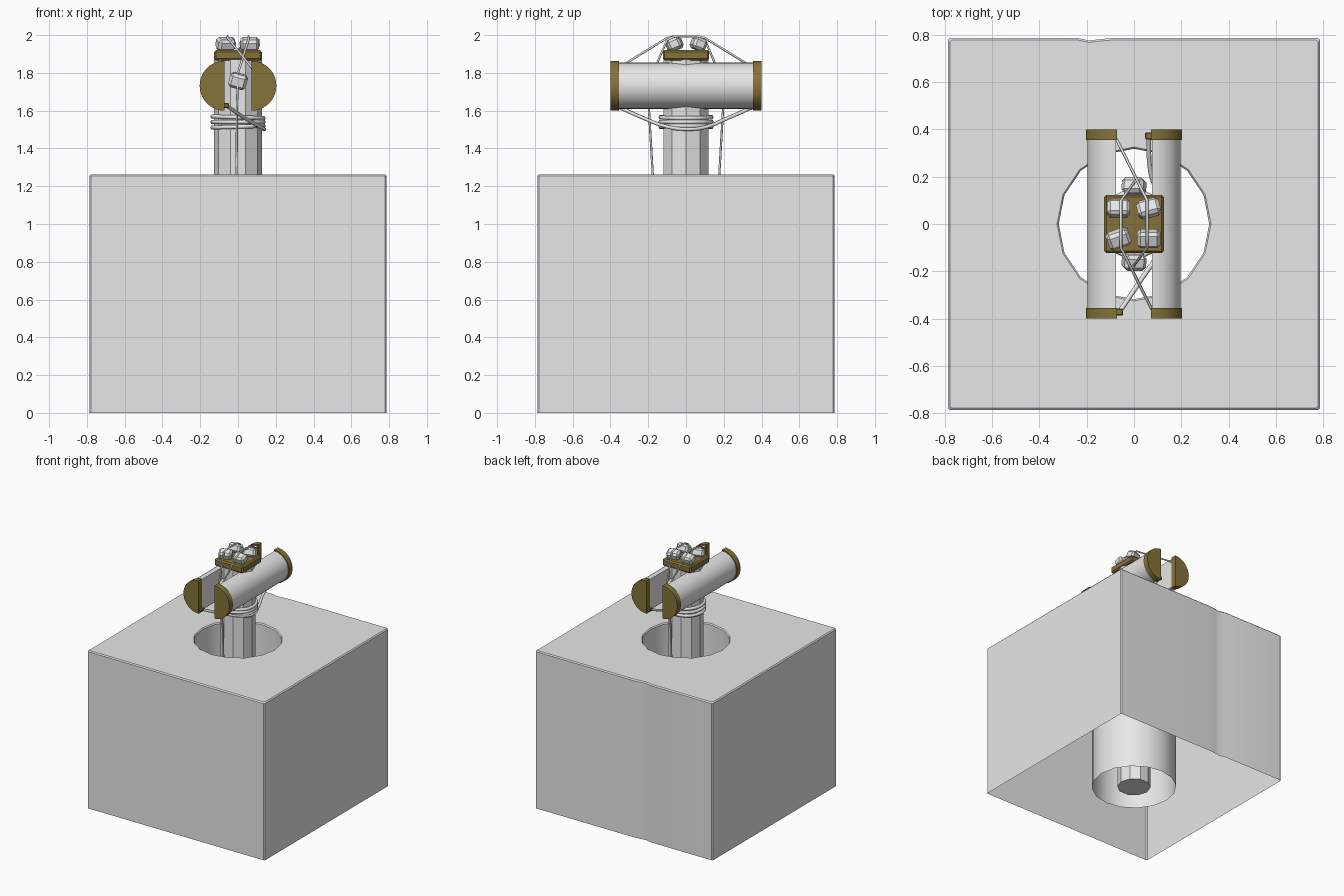
import bpy, bmesh, math
from mathutils import Matrix, Vector

if "Cube" in bpy.data.objects:
    bpy.data.objects.remove(bpy.data.objects["Cube"])


def material(name, rgb):
    m = bpy.data.materials.new(name)
    m.diffuse_color = (*rgb, 1)
    m.use_nodes = True
    m.node_tree.nodes["Principled BSDF"].inputs["Base Color"].default_value = m.diffuse_color
    return m


GREY = material("pale grey", (0.8, 0.8, 0.8))
OLIVE = material("dark olive", (0.24, 0.17, 0.04))


def finish(name, bm, mat, smooth=None):
    bmesh.ops.recalc_face_normals(bm, faces=bm.faces)
    me = bpy.data.meshes.new(name)
    bm.to_mesh(me)
    bm.free()
    me.materials.append(mat)
    ob = bpy.data.objects.new(name, me)
    bpy.context.collection.objects.link(ob)
    if smooth:
        me.shade_smooth()
        me.set_sharp_from_angle(angle=math.radians(smooth))
    return ob


def bevel_sharp(bm, width):
    edges = [e for e in bm.edges if len(e.link_faces) == 2 and e.calc_face_angle() > 0.7]
    bmesh.ops.bevel(bm, geom=edges, offset=width, segments=1, affect='EDGES', profile=0.5)


def loop(bm, points, z):
    return [bm.verts.new((x, y, z)) for x, y in points]


def bridge(bm, a, b):
    n = len(a)
    for i in range(n):
        bm.faces.new((a[i], a[(i + 1) % n], b[(i + 1) % n], b[i]))


def circle(r, n, start=0.0):
    return [(r * math.cos(start + math.tau * i / n), r * math.sin(start + math.tau * i / n))
            for i in range(n)]


def prism(bm, points, z0, z1):
    a, b = loop(bm, points, z0), loop(bm, points, z1)
    bridge(bm, a, b)
    bm.faces.new(a)
    bm.faces.new(b)


# Block: open-bottomed shell with chamfered edges, a slight dent in the
# back wall, and a round shaft hanging through the middle
def block_outline(h, c=0.008):
    k = h - c
    return [(-k, -h), (k, -h), (h, -k), (h, k), (k, h), (-0.08, h), (-0.14, h - 0.005),
            (-0.19, h - 0.011), (-0.24, h), (-k, h), (-h, k), (-h, -k)]


bm = bmesh.new()
bottom = loop(bm, block_outline(0.786), 0)
upper = loop(bm, block_outline(0.786), 1.255)
top = loop(bm, block_outline(0.778), 1.263)
rim = loop(bm, circle(0.325, 16), 1.263)
throat = loop(bm, circle(0.318, 16), 1.255)
low = loop(bm, circle(0.318, 16), 0)
bridge(bm, bottom, upper)
bridge(bm, upper, top)
bridge(bm, rim, throat)
bridge(bm, throat, low)
edges = [bm.edges.get((l[i], l[(i + 1) % len(l)])) for l in (top, rim) for i in range(len(l))]
bmesh.ops.triangle_fill(bm, edges=edges, use_beauty=True, normal=(0, 0, 1))
finish("block_with_shaft", bm, GREY, 30)

# Ten-sided post
bm = bmesh.new()
prism(bm, circle(0.126, 10), 0, 1.87)
finish("post", bm, GREY)

# Half-round side drums with end caps
DRUM_Z = 1.732


def half_round(name, side, flat_x, r, y0, y1, mat, bevel=0.0):
    bm = bmesh.new()
    pts = [(flat_x + r * math.sin(math.pi * i / 20), r * math.cos(math.pi * i / 20))
           for i in range(21)]
    prism(bm, pts, y0, y1)
    for v in bm.verts:
        x, z, y = v.co
        v.co = (x * side, y, DRUM_Z + z)
    if bevel:
        bevel_sharp(bm, bevel)
    finish(name, bm, mat, 35)


for side, word in ((-1, "left"), (1, "right")):
    half_round(f"{word}_drum", side, 0.075, 0.122, -0.37, 0.37, GREY)
    for end, where in ((-1, "front"), (1, "back")):
        y0, y1 = sorted((end * 0.354, end * 0.4))
        half_round(f"{word}_{where}_cap", side, 0.071, 0.132, y0, y1, OLIVE, 0.008)


# Chamfered boxes: top plate, weights and rope anchors
def box(name, loc, size, rot, mat, bevel):
    bm = bmesh.new()
    bmesh.ops.create_cube(bm, size=1, matrix=Matrix.Diagonal((*size, 1)))
    bevel_sharp(bm, bevel)
    turn = Matrix.Identity(4)
    for axis, deg in zip("XYZ", rot):
        turn = Matrix.Rotation(math.radians(deg), 4, axis) @ turn
    bm.transform(Matrix.Translation(loc) @ turn)
    return finish(name, bm, mat)


box("top_plate", (0, 0, 1.893), (0.252, 0.246, 0.056), (0, 0, 0), OLIVE, 0.01)

for x, y, spin in ((-0.065, 0.066, 0), (0.062, 0.066, 14),
                   (-0.065, -0.062, 20), (0.062, -0.062, 0)):
    tilt = -22 if y > 0 else 22
    box("top_clamp", (x, y, 1.953), (0.098, 0.072, 0.064), (tilt, 0, spin), GREY, 0.014)

# Parts repeated by a half turn about the post
for s, word in ((1, "front"), (-1, "back")):
    box(f"{word}_hanging_clamp", (0, -0.16 * s, 1.757), (0.095, 0.068, 0.078),
        (12 * s, 15 * s, 0), GREY, 0.015)
    box(f"{word}_rope_anchor", (-0.062 * s, -0.372 * s, 1.627), (0.03, 0.03, 0.025),
        (0, 0, 0), OLIVE, 0.004)


# Ropes
def rope(name, points, r, cyclic=False, smooth=False):
    cu = bpy.data.curves.new(name, 'CURVE')
    cu.dimensions = '3D'
    cu.bevel_depth = r
    cu.bevel_resolution = 1
    cu.use_fill_caps = True
    if smooth:
        cu.resolution_u = 4
        sp = cu.splines.new('BEZIER')
        sp.bezier_points.add(len(points) - 1)
        for bp, p in zip(sp.bezier_points, points):
            bp.co = p
            bp.handle_left_type = bp.handle_right_type = 'AUTO'
    else:
        sp = cu.splines.new('POLY')
        sp.points.add(len(points) - 1)
        for pt, p in zip(sp.points, points):
            pt.co = (*p, 1)
    sp.use_cyclic_u = cyclic
    cu.materials.append(GREY)
    ob = bpy.data.objects.new(name, cu)
    bpy.context.collection.objects.link(ob)


# Coils wound round the post
for i, z in enumerate((1.565, 1.54, 1.515)):
    lean = 0.004 * (i - 1)
    rope("coil", [(x, y, z + lean * x / 0.13) for x, y in circle(0.135, 20)], 0.012, True)

# Slung rope running from drum to drum under the coils
rope("slung_rope", [(-0.062, -0.372, 1.627), (0.03, -0.235, 1.565), (0.115, -0.1, 1.515),
                    (0.14, 0.0, 1.502), (0.11, 0.1, 1.512), (0.07, 0.22, 1.56),
                    (0.062, 0.372, 1.627)], 0.01, smooth=True)

# Thin tie ropes crossing over the top plate, then down into the shaft
path = [(-0.075, 0.36, 1.825), (0.055, 0.1, 1.985), (0.055, 0.06, 1.994), (0.055, -0.06, 1.994),
        (0.055, -0.1, 1.975), (0.0, -0.175, 1.8), (-0.005, -0.198, 1.64),
        (-0.008, -0.176, 1.26), (-0.008, -0.125, 0.4)]
for s, word in ((1, "front"), (-1, "back")):
    rope(f"{word}_tie_rope", [(x * s, y * s, z) for x, y, z in path], 0.006)
